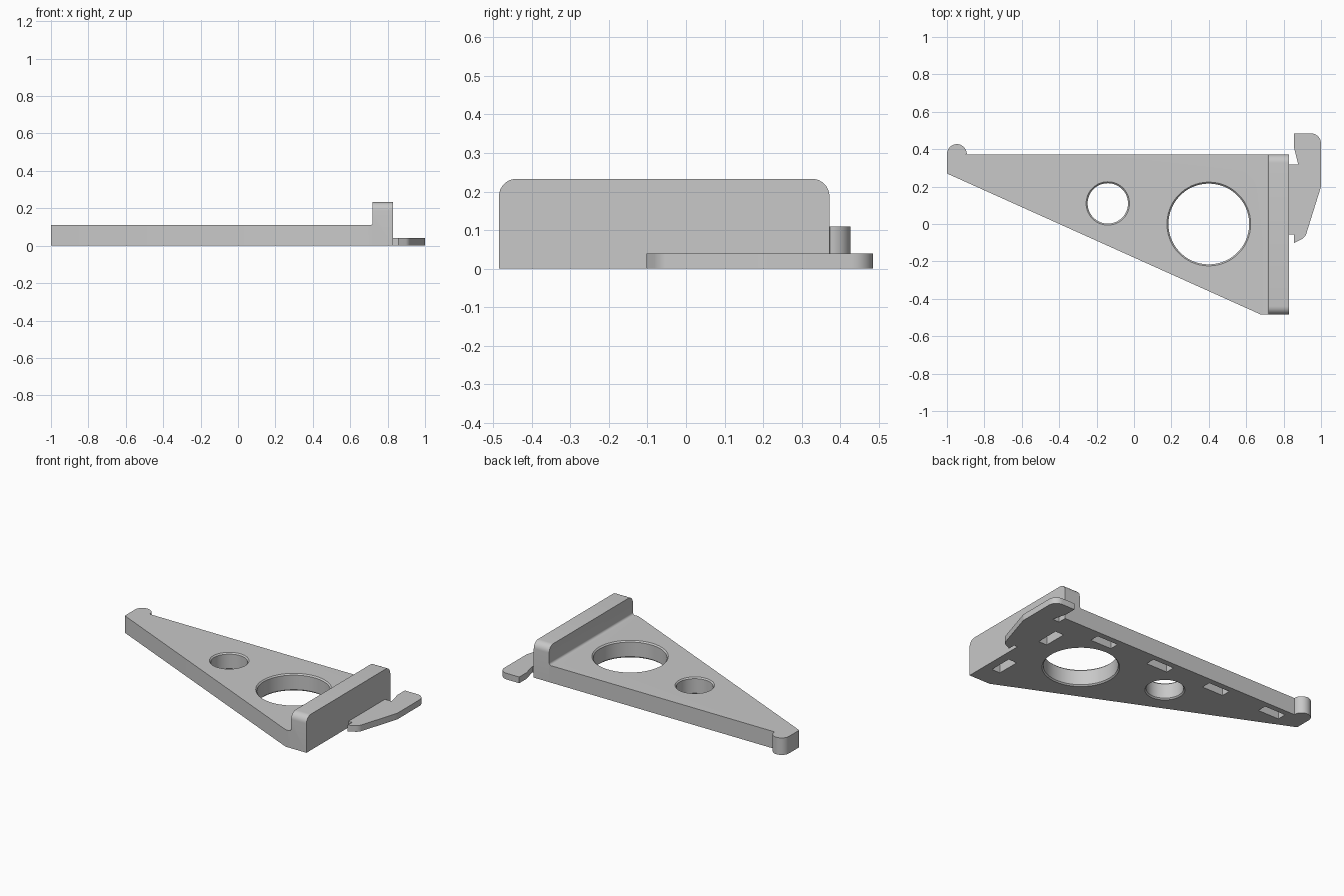
import bpy, bmesh
from math import sin, cos, tan, radians
from mathutils import Vector

cube = bpy.data.objects.get("Cube")
if cube:
    bpy.data.objects.remove(cube, do_unlink=True)

grey = bpy.data.materials.new("plain grey")
grey.use_nodes = True
grey.diffuse_color = (0.58, 0.58, 0.58, 1)
grey.node_tree.nodes["Principled BSDF"].inputs["Base Color"].default_value = grey.diffuse_color


def arc(cx, cy, r, start, end, steps):
    angles = [radians(start + (end - start) * i / steps) for i in range(steps + 1)]
    return [(cx + r * cos(a), cy + r * sin(a)) for a in angles]


def rounded(corners, steps=8):
    """Outline from (x, y, radius) corners, each rounded by a tangent arc."""
    out = []
    for i, (x, y, r) in enumerate(corners):
        p = Vector((x, y))
        if not r:
            out.append((x, y))
            continue
        a = (Vector(corners[i - 1][:2]) - p).normalized()
        b = (Vector(corners[(i + 1) % len(corners)][:2]) - p).normalized()
        half = a.angle(b) / 2
        centre = p + (a + b).normalized() * r / sin(half)
        va = (p + a * r / tan(half) - centre).normalized()
        vb = (p + b * r / tan(half) - centre).normalized()
        for k in range(steps + 1):
            out.append(tuple(centre + va.slerp(vb, k / steps).normalized() * r))
    return out


def loft(name, rings):
    """Closed solid through matching rings of 3D points."""
    bm = bmesh.new()
    loops = [[bm.verts.new(p) for p in ring] for ring in rings]
    n = len(loops[0])
    bm.faces.new(loops[0][::-1])
    bm.faces.new(loops[-1])
    for low, high in zip(loops, loops[1:]):
        for i in range(n):
            j = (i + 1) % n
            bm.faces.new((low[i], low[j], high[j], high[i]))
    bmesh.ops.recalc_face_normals(bm, faces=bm.faces)
    mesh = bpy.data.meshes.new(name)
    bm.to_mesh(mesh)
    bm.free()
    mesh.materials.append(grey)
    obj = bpy.data.objects.new(name, mesh)
    bpy.context.collection.objects.link(obj)
    return obj


def prism(name, outline, lo, hi, axis="z"):
    place = {"x": lambda u, v, t: (t, u, v),
             "y": lambda u, v, t: (u, t, v),
             "z": lambda u, v, t: (u, v, t)}[axis]
    return loft(name, [[place(u, v, t) for u, v in outline] for t in (lo, hi)])


def combine(target, other, operation):
    mod = target.modifiers.new(operation, "BOOLEAN")
    mod.operation, mod.solver, mod.object = operation, "EXACT", other
    bpy.context.view_layer.objects.active = target
    bpy.ops.object.modifier_apply(modifier=mod.name)
    bpy.data.objects.remove(other, do_unlink=True)


FRONT, BACK, THICK = -0.485, 0.372, 0.11
WALL_IN, WALL_OUT, WALL_TOP = 0.72, 0.83, 0.233

# Tapered plate with the round knob at its narrow end
outline = [(-1, 0.27), (0.68, FRONT), (0.75, FRONT), (0.75, BACK), (-0.9, BACK)]
outline += arc(-0.947, 0.374, 0.053, 0, 180, 20)
body = prism("bracket_body", outline, 0, THICK)

# Upright end wall with rounded top corners
wall = prism("end_wall", rounded([(FRONT, 0, 0), (BACK, 0, 0),
                                  (BACK, WALL_TOP, 0.045), (FRONT, WALL_TOP, 0.045)]),
             WALL_IN, WALL_OUT, "x")
combine(body, wall, "UNION")

# Small fillet where the wall meets the plate
f = 0.015
fillet = prism("wall_fillet",
               [(WALL_IN + 0.01, THICK - 0.01), (WALL_IN + 0.01, THICK + f)]
               + arc(WALL_IN - f, THICK + f, f, 0, -90, 6)
               + [(WALL_IN - f, THICK - 0.01)], FRONT, BACK, "y")
combine(body, fillet, "UNION")

# Two round holes with chamfered rims
c = 0.008
for x, y, r in ((0.4, 0, 0.216), (-0.14, 0.11, 0.108)):
    levels = ((-c, r + 2 * c), (c, r), (THICK - c, r), (THICK + c, r + 2 * c))
    cutter = loft("hole_cutter", [[(u, v, z) for u, v in arc(x, y, rad, 0, 354, 59)]
                                  for z, rad in levels])
    combine(body, cutter, "DIFFERENCE")

# Blind slots in the underside: a row along the back edge and a pair under the wall
slots = [(-0.78 + 0.42 * i, 0.305, 0.075, 0.03) for i in range(4)]
slots += [(0.745, y, 0.03, 0.075) for y in (0.145, -0.275)]
for x, y, w, d in slots:
    box = [(x - w, y - d), (x + w, y - d), (x + w, y + d), (x - w, y + d)]
    combine(body, prism("slot_cutter", box, -0.02, 0.08), "DIFFERENCE")

# Thin hooked clip outside the wall
clip = prism("hook_clip", rounded([
    (WALL_OUT, -0.055, 0), (0.855, -0.055, 0), (0.855, -0.102, 0),
    (0.915, -0.072, 0.05), (1, 0.2, 0.08), (1, 0.485, 0.055),
    (0.855, 0.485, 0), (0.855, 0.41, 0.03), (0.878, 0.318, 0), (WALL_OUT, 0.318, 0)]),
    0, 0.04)

# Smooth the curved faces, keep the edges crisp
for obj in (body, clip):
    bpy.ops.object.select_all(action="DESELECT")
    obj.select_set(True)
    bpy.context.view_layer.objects.active = obj
    bpy.ops.object.shade_smooth_by_angle(angle=radians(30))
